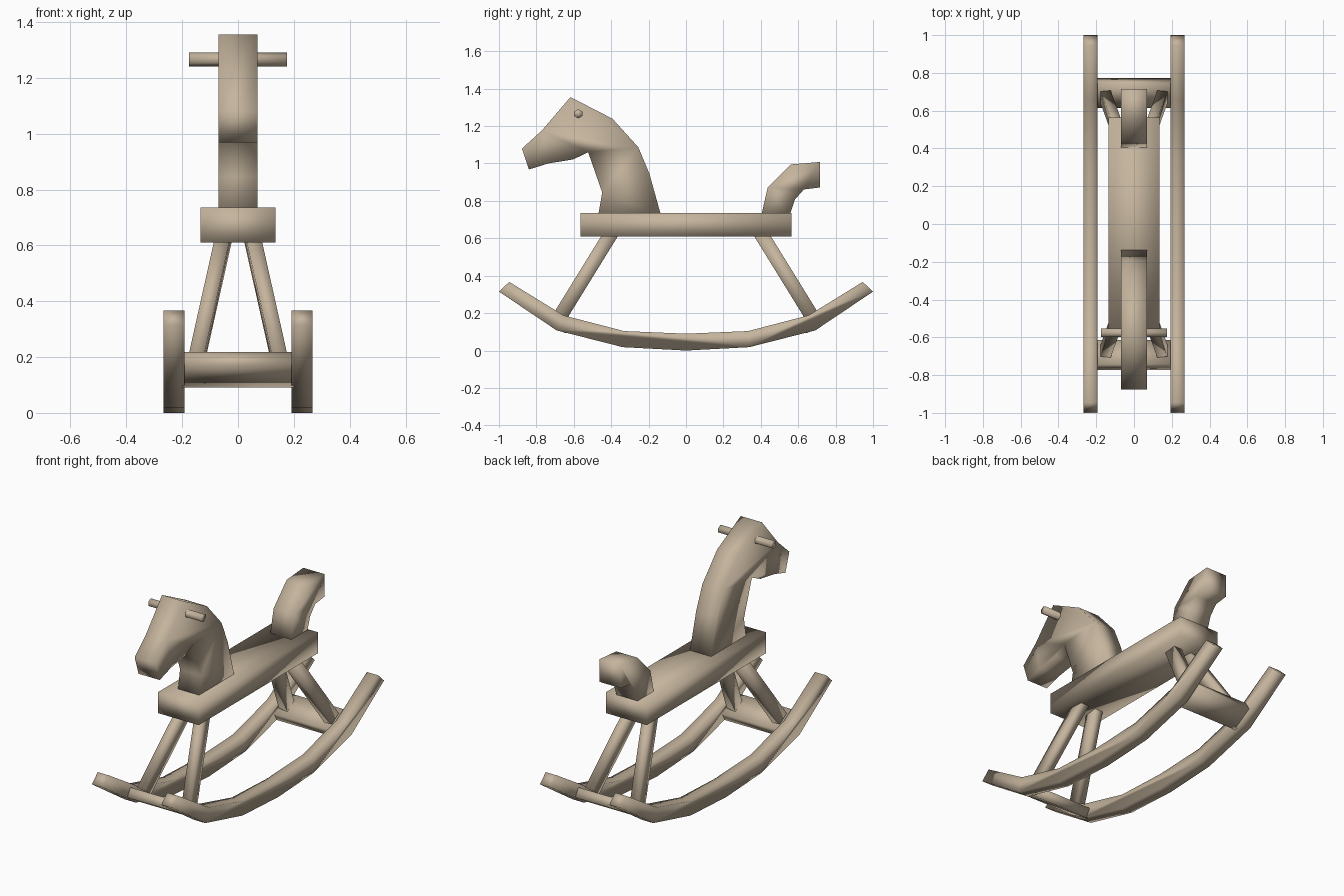
import bpy, bmesh, math
from mathutils import Vector, Matrix

if "Cube" in bpy.data.objects:
    bpy.data.objects.remove(bpy.data.objects["Cube"])

wood = bpy.data.materials.new("wood")
wood.diffuse_color = (0.56, 0.46, 0.34, 1)
wood.use_nodes = True
wood.node_tree.nodes["Principled BSDF"].inputs["Base Color"].default_value = wood.diffuse_color


def finish(name, bm):
    bmesh.ops.recalc_face_normals(bm, faces=bm.faces)
    me = bpy.data.meshes.new(name)
    bm.to_mesh(me)
    bm.free()
    me.shade_smooth()
    me.materials.append(wood)
    ob = bpy.data.objects.new(name, me)
    bpy.context.collection.objects.link(ob)
    return ob


def extrude_profile(name, profile, x0, x1):
    """Side profile of (y, z) points, given thickness from x0 to x1."""
    bm = bmesh.new()
    face = bm.faces.new([bm.verts.new((x0, y, z)) for y, z in profile])
    ext = bmesh.ops.extrude_face_region(bm, geom=[face])
    moved = [g for g in ext['geom'] if isinstance(g, bmesh.types.BMVert)]
    bmesh.ops.translate(bm, verts=moved, vec=(x1 - x0, 0, 0))
    return finish(name, bm)


def box(name, size, matrix):
    bm = bmesh.new()
    bmesh.ops.create_cube(bm, size=1, matrix=matrix @ Matrix.Diagonal((*size, 1)))
    return finish(name, bm)


# Seat board
box("seat", (0.27, 1.128, 0.125), Matrix.Translation((0, 0, 0.6725)))

# Head and neck cut from one board
head = [(-0.47, 0.72), (-0.448, 0.845), (-0.523, 1.06), (-0.603, 1.022),
        (-0.737, 1.0), (-0.84, 0.968), (-0.877, 1.08), (-0.77, 1.177),
        (-0.618, 1.355), (-0.394, 1.24), (-0.255, 1.087), (-0.196, 0.947),
        (-0.133, 0.72)]
extrude_profile("head_and_neck", head, -0.07, 0.07)

# Tail
tail = [(0.402, 0.72), (0.437, 0.872), (0.56, 0.995), (0.716, 1.008),
        (0.716, 0.872), (0.63, 0.861), (0.582, 0.807), (0.553, 0.72)]
extrude_profile("tail", tail, -0.07, 0.07)

# Six-sided handle through the head
bm = bmesh.new()
bmesh.ops.create_cone(bm, cap_ends=True, segments=6, radius1=0.025, radius2=0.025,
                      depth=0.35, matrix=Matrix.Translation((0, -0.576, 1.266))
                      @ Matrix.Rotation(math.pi / 2, 4, 'Y')
                      @ Matrix.Rotation(math.pi / 6, 4, 'Z'))
finish("handle", bm)

# Curved rockers
under = [(0, 0), (0.338, 0.018), (0.692, 0.108), (1.0, 0.315)]
over = [(0.945, 0.367), (0.655, 0.188), (0.332, 0.104), (0, 0.09)]
half = under + over
rocker = half + [(-y, z) for y, z in reversed(half) if y > 0]
for side, s in (("left", -1), ("right", 1)):
    extrude_profile(side + "_rocker", rocker, s * 0.192, s * 0.267)

for end, e in (("front", -1), ("back", 1)):
    # Tilted cross plank between the rockers
    box(end + "_crossbar", (0.40, 0.15, 0.058),
        Matrix.Translation((0, e * 0.693, 0.155))
        @ Matrix.Rotation(e * math.radians(31), 4, 'X'))
    # Splayed legs from seat to plank
    for side, s in (("left", -1), ("right", 1)):
        top = Vector((s * 0.046, e * 0.385, 0.65))
        foot = Vector((s * 0.15, e * 0.672, 0.185))
        z = (top - foot).normalized()
        y = z.cross(Vector((1, 0, 0))).normalized()
        x = y.cross(z)
        rot = Matrix((x, y, z)).transposed().to_4x4()
        box(f"{end}_{side}_leg", (0.054, 0.076, (top - foot).length),
            Matrix.Translation((top + foot) / 2) @ rot)
